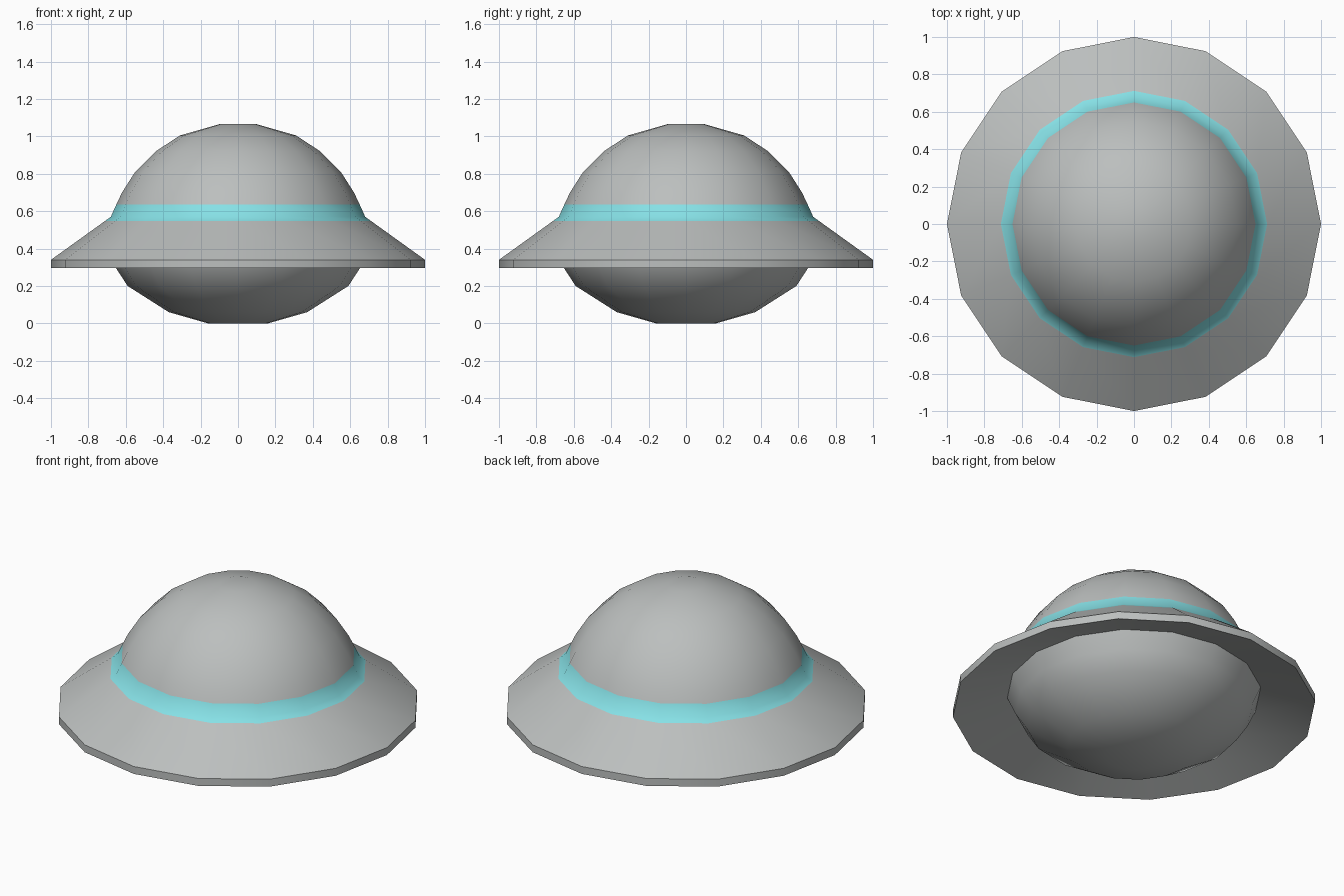
import bpy, bmesh, math

if "Cube" in bpy.data.objects:
    bpy.data.objects.remove(bpy.data.objects["Cube"])

SIDES = 16


def material(name, rgb):
    m = bpy.data.materials.new(name)
    m.diffuse_color = (*rgb, 1)
    m.use_nodes = True
    m.node_tree.nodes["Principled BSDF"].inputs["Base Color"].default_value = m.diffuse_color
    return m


grey = material("hull grey", (0.50, 0.52, 0.515))
cyan = material("cyan stripe", (0.24, 0.75, 0.79))


def lathe(name, profile, mats, rule=None):
    """Revolve (radius, z) points around z; radius 0 closes to a pole."""
    bm = bmesh.new()
    rings = []
    for r, z in profile:
        if r == 0:
            rings.append([bm.verts.new((0, 0, z))] * SIDES)
        else:
            rings.append([bm.verts.new((r * math.cos(i * math.tau / SIDES),
                                        r * math.sin(i * math.tau / SIDES), z))
                          for i in range(SIDES)])
    for a, b in zip(rings, rings[1:]):
        for i in range(SIDES):
            j = (i + 1) % SIDES
            corners = list(dict.fromkeys((a[i], b[i], b[j], a[j])))
            f = bm.faces.new(corners)
            f.smooth = True
            if rule:
                f.material_index = rule(f.calc_center_median())
    me = bpy.data.meshes.new(name)
    bm.normal_update()
    bm.to_mesh(me)
    bm.free()
    for m in mats:
        me.materials.append(m)
    ob = bpy.data.objects.new(name, me)
    bpy.context.collection.objects.link(ob)
    bpy.ops.object.select_all(action='DESELECT')
    ob.select_set(True)
    bpy.context.view_layer.objects.active = ob
    bpy.ops.object.shade_smooth_by_angle(angle=math.radians(35))
    return ob


# Dome flowing into the flared brim, with the stripe cut in around the join
STRIPE_TOP, STRIPE_LOW = 0.637, 0.547
lathe("dome_and_brim",
      [(0, 1.065), (0.10, 1.065), (0.31, 1.005), (0.44, 0.92), (0.55, 0.81),
       (0.62, 0.70), (0.65, STRIPE_TOP), (0.68, 0.57), (0.712, STRIPE_LOW),
       (1.0, 0.34), (1.0, 0.295), (0.70, 0.40)],
      [grey, cyan],
      lambda c: int(STRIPE_LOW < c.z < STRIPE_TOP and c.xy.length > 0.6))

# Rounded belly below the brim
lathe("belly",
      [(0.70, 0.40), (0.655, 0.30), (0.59, 0.20), (0.37, 0.06),
       (0.16, 0), (0, 0)],
      [grey])
